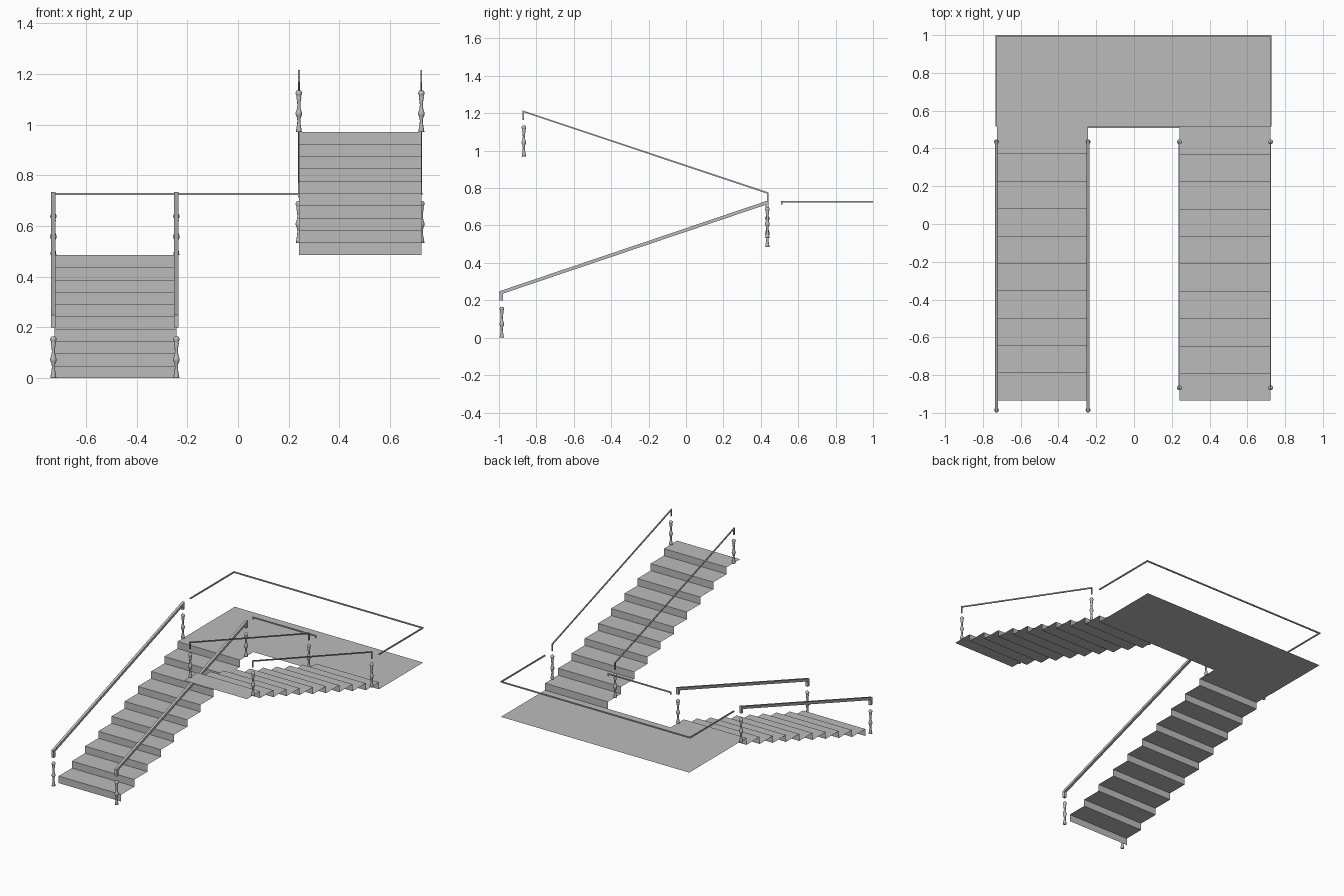
import bpy, bmesh, math

if "Cube" in bpy.data.objects:
    bpy.data.objects.remove(bpy.data.objects["Cube"])

grey = bpy.data.materials.new("plain grey")
grey.diffuse_color = (0.5, 0.5, 0.5, 1)
grey.use_nodes = True
grey.node_tree.nodes["Principled BSDF"].inputs["Base Color"].default_value = grey.diffuse_color

RISE, GO = 0.0485, 0.145           # step height and depth
LAND_Z, LAND_Y = 0.485, 0.515      # landing level and front edge
LEFT_X, RIGHT_X = (-0.728, -0.243), (0.24, 0.723)


def add(name, verts, faces, smooth=False):
    mesh = bpy.data.meshes.new(name)
    mesh.from_pydata(verts, [], faces)
    bm = bmesh.new()
    bm.from_mesh(mesh)
    bmesh.ops.recalc_face_normals(bm, faces=bm.faces)
    # open sheets face upward
    if any(e.is_boundary for e in bm.edges) and sum(f.normal.z for f in bm.faces) < 0:
        bmesh.ops.reverse_faces(bm, faces=bm.faces)
    bm.to_mesh(mesh)
    bm.free()
    mesh.materials.append(grey)
    obj = bpy.data.objects.new(name, mesh)
    bpy.context.collection.objects.link(obj)
    if smooth:
        mesh.shade_smooth()
    return obj


def sheet(name, profile, x0, x1):
    """Thin ribbon following a (y, z) profile."""
    verts = [(x, y, z) for y, z in profile for x in (x0, x1)]
    faces = [(2*i, 2*i+1, 2*i+3, 2*i+2) for i in range(len(profile) - 1)]
    return add(name, verts, faces)


def prism(name, outline, x, width):
    """Closed (y, z) outline given thickness along x."""
    n = len(outline)
    verts = [(x + s * width / 2, y, z) for s in (-1, 1) for y, z in outline]
    faces = [tuple(range(n)), tuple(range(2*n - 1, n - 1, -1))]
    faces += [(i, (i+1) % n, n + (i+1) % n, n + i) for i in range(n)]
    return add(name, verts, faces)


def box(name, x0, x1, y0, y1, z0, z1):
    return prism(name, [(y0, z0), (y1, z0), (y1, z1), (y0, z1)], (x0 + x1) / 2, x1 - x0)


def handrail(name, x, width, y0, z0, y1, z1, t, drop=0.05):
    """Sloping rail with a short turned-down end at each side."""
    a, b, h = y0 + t, y1 - t, t * 1.05
    slope = (z1 - z0) / (y1 - y0)
    prism(name, [(y0, z0 - drop), (y0, z0), (y1, z1), (y1, z1 - drop), (b, z1 - drop),
                 (b, z1 - slope * t - h), (a, z0 + slope * t - h), (a, z0 - drop)], x, width)


# Turned baluster outline: radius, height
TURNED = [(0.012, 0), (0.011, 0.008), (0.007, 0.03), (0.006, 0.045), (0.008, 0.06),
          (0.012, 0.068), (0.013, 0.075), (0.010, 0.084), (0.008, 0.09), (0.006, 0.105),
          (0.007, 0.12), (0.010, 0.138), (0.008, 0.143), (0.012, 0.149), (0.013, 0.156),
          (0.008, 0.164)]


def baluster(name, x, y, z, n=10):
    verts = [(x + r * math.cos(2*math.pi*k/n), y + r * math.sin(2*math.pi*k/n), z + h)
             for r, h in TURNED for k in range(n)]
    faces = [(i*n + k, i*n + (k+1) % n, (i+1)*n + (k+1) % n, (i+1)*n + k)
             for i in range(len(TURNED) - 1) for k in range(n)]
    top = (len(TURNED) - 1) * n
    faces += [tuple(range(n)), tuple(range(top, top + n))]
    add(name, verts, faces, smooth=True)


# Lower flight climbs to the back
lower = [(-0.935, 0)]
for k in range(10):
    y = -0.935 + GO * k
    lower += [(y, RISE * (k + 1)), (y + GO, RISE * (k + 1))]
sheet("lower_flight", lower, -0.724, -0.243)

# Landing
sheet("landing", [(LAND_Y, LAND_Z), (1.0, LAND_Z)], -0.725, 0.723)

# Upper flight climbs back to the front
upper = [(LAND_Y, LAND_Z)]
for k in range(10):
    y = LAND_Y - GO * k
    upper += [(y, LAND_Z + RISE * (k + 1)), (y - GO, LAND_Z + RISE * (k + 1))]
sheet("upper_flight", upper, 0.24, 0.723)

# Handrails and balusters of both flights
for side, x in zip(("outer", "inner"), LEFT_X):
    handrail("lower_handrail_" + side, x, 0.017, -0.996, 0.249, 0.442, 0.735, 0.018)
    baluster("lower_baluster_front_" + side, x, -0.985, 0)
    baluster("lower_baluster_back_" + side, x, 0.435, LAND_Z)
for side, x in zip(("inner", "outer"), RIGHT_X):
    handrail("upper_handrail_" + side, x, 0.007, -0.873, 1.215, 0.44, 0.777, 0.008)
    baluster("upper_baluster_front_" + side, x, -0.867, 0.97)
    baluster("upper_baluster_back_" + side, x, 0.435, 0.534)

# Landing guard rail on three sides
Z0, Z1 = 0.723, 0.731
box("landing_rail_left", -0.732, -0.724, LAND_Y, 1.0, Z0, Z1)
box("landing_rail_right", 0.719, 0.727, LAND_Y, 1.0, Z0, Z1)
box("landing_rail_back", -0.724, 0.719, 0.992, 1.0, Z0, Z1)

# Short rail across the stairwell with turned-down ends
box("stairwell_rail", -0.246, 0.242, 0.509, 0.516, Z0, Z1)
for name, x in (("left", -0.243), ("right", 0.239)):
    box("stairwell_rail_end_" + name, x - 0.003, x + 0.003, 0.509, 0.516, 0.712, Z0)
